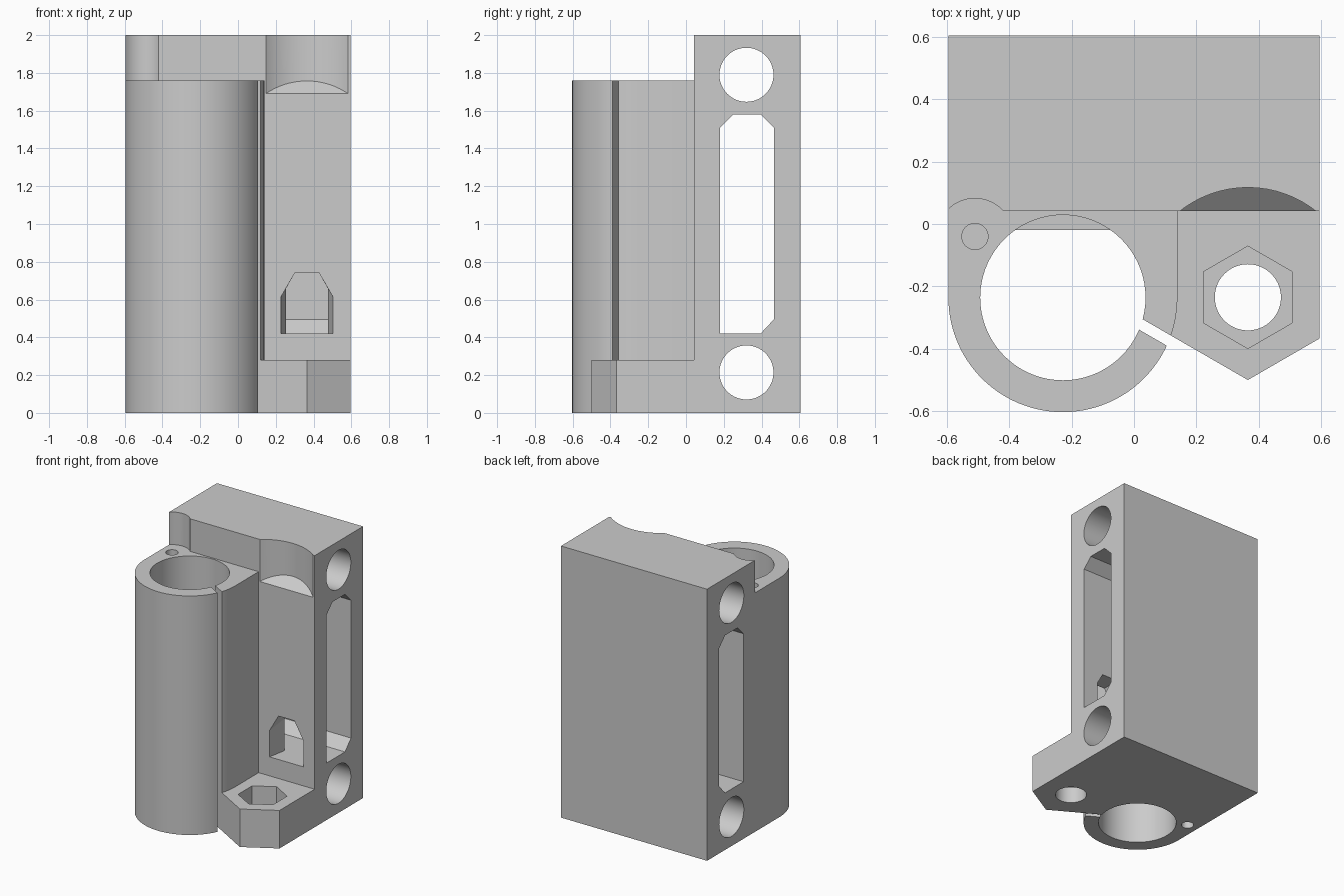
import bpy, bmesh, math

if "Cube" in bpy.data.objects:
    bpy.data.objects.remove(bpy.data.objects["Cube"], do_unlink=True)

grey = bpy.data.materials.new("plain grey")
grey.use_nodes = True
grey.diffuse_color = (0.6, 0.6, 0.6, 1)
grey.node_tree.nodes["Principled BSDF"].inputs["Base Color"].default_value = grey.diffuse_color


def loft(name, start, end):
    """Solid between two matching loops of 3D points."""
    bm = bmesh.new()
    a = [bm.verts.new(p) for p in start]
    b = [bm.verts.new(p) for p in end]
    bm.faces.new(a)
    bm.faces.new(b)
    for i in range(len(a)):
        j = (i + 1) % len(a)
        bm.faces.new((a[i], a[j], b[j], b[i]))
    bmesh.ops.recalc_face_normals(bm, faces=bm.faces)
    mesh = bpy.data.meshes.new(name)
    bm.to_mesh(mesh)
    bm.free()
    mesh.materials.append(grey)
    obj = bpy.data.objects.new(name, mesh)
    bpy.context.collection.objects.link(obj)
    return obj


def prism(name, pts, lo, hi):
    return loft(name, [(x, y, lo) for x, y in pts], [(x, y, hi) for x, y in pts])


def prism_x(name, pts):
    return loft(name, [(-1, y, z) for y, z in pts], [(1, y, z) for y, z in pts])


def box(name, x0, x1, y0, y1, lo, hi):
    return prism(name, [(x0, y0), (x1, y0), (x1, y1), (x0, y1)], lo, hi)


def arc(c, r, a0=0, a1=360, n=72):
    full = a1 - a0 == 360
    angles = [math.radians(a0 + (a1 - a0) * i / (n if full else n - 1)) for i in range(n)]
    return [(c[0] + r * math.cos(a), c[1] + r * math.sin(a)) for a in angles]


def combine(target, tool, operation):
    mod = target.modifiers.new(operation, 'BOOLEAN')
    mod.operation = operation
    mod.solver = 'EXACT'
    mod.object = tool
    bpy.context.view_layer.objects.active = target
    bpy.ops.object.modifier_apply(modifier=mod.name)
    bpy.data.objects.remove(tool, do_unlink=True)


def cut(target, tool):
    combine(target, tool, 'DIFFERENCE')


W = 0.595
TUBE = (-0.228, -0.236)
BOLT = (0.365, -0.235)
PIN = (-0.51, -0.04)
TOP = 1.76

# Rear block with its two clearance scallops
body = box("bearing_carriage", -W, W, 0.042, 0.605, 0, 2)
cut(body, prism("pin_scallop", arc(PIN, 0.122), TOP, 2.2))
ring = arc(BOLT, 0.352)
cut(body, loft("screw_scallop", [(x, y, 1.69 + 0.9 * (y - 0.042)) for x, y in ring],
               [(x, y, 2.2) for x, y in ring]))

# Round bearing holder that squares off into the block
R = TUBE[0] + W
outline = arc(TUBE, R, 180, 360, 60) + [(TUBE[0] + R, 0.12), (-W, 0.12)]
combine(body, prism("bearing_holder", outline, 0, TOP), 'UNION')


# Foot carrying the nut, bounded by the slanted line of the clamp slit
def slit_y(x):
    return -0.5 - math.tan(math.radians(30)) * (x - BOLT[0])


foot = [(0.06, 0.12), (W, 0.12), (W, -0.367), (BOLT[0], -0.5), (0.06, slit_y(0.06))]
combine(body, prism("nut_foot", foot, 0, 0.28), 'UNION')

# Bearing bore, clamp slit and the stop between the two bearings
cut(body, prism("bore", arc(TUBE, 0.265), -0.2, 2.2))
slit = [(x, slit_y(x) + d) for x, d in ((-0.08, 0), (0.5, 0), (0.5, -0.04), (-0.08, -0.04))]
cut(body, prism("clamp_slit", slit, -0.2, 2.2))
combine(body, box("bearing_stop", -0.42, -0.04, -0.02, 0.12, 0.84, 0.92), 'UNION')

# Bolt hole and hexagonal nut pocket
cut(body, prism("bolt_hole", arc(BOLT, 0.106), -0.2, 0.5))
cut(body, prism("nut_pocket", arc(BOLT, 0.164, 30, 390, 6), 0.12, 0.5))

# Small blind pin holes at both ends
for lo, hi in ((-0.2, 0.5), (1.26, 1.9)):
    cut(body, prism("pin_hole", arc(PIN, 0.042, n=32), lo, hi))

# Rod holes and belt slot across the block
for z in (0.214, 1.79):
    cut(body, prism_x("rod_hole", arc((0.32, z), 0.143)))
cut(body, prism_x("belt_slot", [(0.18, 0.42), (0.395, 0.42), (0.465, 0.495), (0.465, 1.51),
                                (0.395, 1.58), (0.25, 1.58), (0.18, 1.51)]))


# Tapered front window opening into the belt slot
def window(half, shoulder, y):
    right = [(half, 0.42), (half, shoulder), (0.065, 0.74)]
    return [(BOLT[0] + x, y, z) for x, z in right] + \
           [(BOLT[0] - x, y, z) for x, z in reversed(right)]


cut(body, loft("front_window", window(0.14, 0.61, 0.03), window(0.11, 0.66, 0.19)))

# Smooth the round walls and keep the edges crisp
bpy.ops.object.select_all(action='DESELECT')
body.select_set(True)
bpy.context.view_layer.objects.active = body
bpy.ops.object.shade_smooth_by_angle(angle=math.radians(25))
